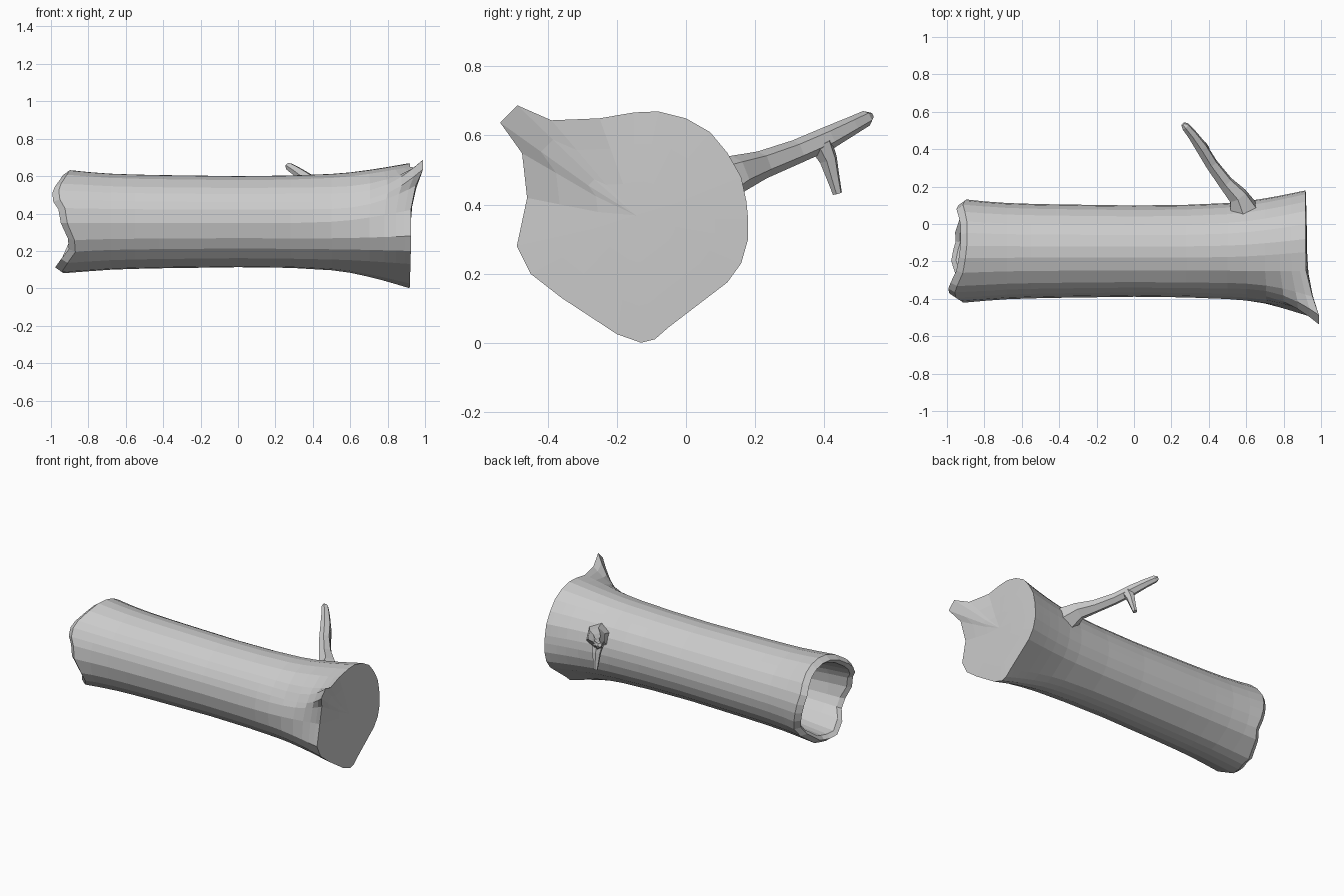
import bpy, bmesh, math
from mathutils import Vector

if "Cube" in bpy.data.objects:
    bpy.data.objects.remove(bpy.data.objects["Cube"])

CY, CZ = -0.145, 0.357          # log axis

bark = bpy.data.materials.new("plain grey wood")
bark.diffuse_color = (0.6, 0.6, 0.6, 1)
bark.use_nodes = True
bark.node_tree.nodes["Principled BSDF"].inputs["Base Color"].default_value = bark.diffuse_color


def lerp_table(table, t):
    """Piecewise linear lookup in a list of (key, value)."""
    if t <= table[0][0]:
        return table[0][1]
    for (a, va), (b, vb) in zip(table, table[1:]):
        if t <= b:
            return va + (vb - va) * (t - a) / (b - a)
    return table[-1][1]


def loft(bm, rings, cap_start=False, cap_end=False):
    """Skin closed rings of points, with optional caps."""
    vs = [[bm.verts.new(p) for p in r] for r in rings]
    n = len(vs[0])
    for a, b in zip(vs, vs[1:]):
        for i in range(n):
            j = (i + 1) % n
            bm.faces.new((a[i], a[j], b[j], b[i]))
    for ring, wanted in ((vs[0], cap_start), (vs[-1], cap_end)):
        if wanted:
            mid = sum((v.co for v in ring), Vector()) / n
            c = bm.verts.new(mid)
            for i in range(n):
                bm.faces.new((ring[i], ring[(i + 1) % n], c))


def finish(bm, name):
    bmesh.ops.recalc_face_normals(bm, faces=bm.faces)
    me = bpy.data.meshes.new(name)
    bm.to_mesh(me)
    bm.free()
    ob = bpy.data.objects.new(name, me)
    me.materials.append(bark)
    bpy.context.collection.objects.link(ob)
    return ob


# Outline of the flared root end, counter-clockwise (y, z)
outline = [(0.18, 0.36), (0.175, 0.41), (0.16, 0.48), (0.12, 0.55), (0.07, 0.61),
           (0.0, 0.65), (-0.08, 0.67), (-0.15, 0.667), (-0.25, 0.65), (-0.39, 0.645),
           (-0.49, 0.69), (-0.54, 0.64), (-0.475, 0.55), (-0.46, 0.42), (-0.49, 0.28),
           (-0.45, 0.2), (-0.36, 0.13), (-0.2, 0.025), (-0.13, 0.0), (-0.09, 0.01),
           (-0.05, 0.045), (0.12, 0.175), (0.16, 0.23), (0.18, 0.30)]
N = len(outline)
spike = {9: 0.5, 10: 1.0, 11: 1.0, 12: 0.4}      # columns of the pointed root stub
angles = []
for i, (y, z) in enumerate(outline):
    a = math.atan2(z - CZ, y - CY) % math.tau
    if i == N - 1 and a < 1:
        a += math.tau
    angles.append(0.5 * a + 0.5 * math.tau * i / N)

radius = [(-0.9, 0.277), (-0.8, 0.266), (-0.7, 0.258), (-0.5, 0.251), (0, 0.244),
          (0.4, 0.249), (0.92, 0.252)]
flare = [(0.3, 0), (0.5, 0.1), (0.6, 0.22), (0.7, 0.42), (0.8, 0.66), (0.87, 0.86), (0.92, 1)]
# Jagged rim of the hollow end: x by direction in degrees
rim = [(0, -0.93), (25, -0.95), (60, -0.925), (90, -0.93), (115, -0.95), (135, -0.985),
       (150, -1.0), (165, -0.96), (185, -0.945), (210, -0.89), (235, -0.95), (260, -0.98),
       (285, -0.95), (305, -0.965), (330, -0.90), (360, -0.93)]
rim_x = [lerp_table(rim, math.degrees(a)) for a in angles]


def circle_pt(x, i, r):
    return Vector((x, CY + r * math.cos(angles[i]), CZ + r * math.sin(angles[i])))


def body_pt(x, i):
    """Round trunk blending into the flared root outline."""
    p = circle_pt(x, i, lerp_table(radius, x))
    w = lerp_table(flare, x)
    s = spike.get(i, 0)
    w = w ** (1 + 1.8 * s)
    q = Vector((x + 0.065 * s * w, *outline[i]))
    q.x += 0.02 * max(0, -(q.y - CY)) * w
    return Vector((q.x, p.y + (q.y - p.y) * w, p.z + (q.z - p.z) * w))


# Log: hollow inside, jagged rim, trunk, flared root end and cut face
cols = range(N)
rings = [[circle_pt(-0.60, i, 0.19) for i in cols],
         [circle_pt(-0.80, i, 0.215) for i in cols],
         [circle_pt(rim_x[i] + 0.025, i, 0.228) for i in cols],
         [circle_pt(rim_x[i], i, 0.25) for i in cols],
         [circle_pt(rim_x[i] + 0.035, i, 0.276) for i in cols]]
for x in (-0.8, -0.68, -0.55, -0.42, -0.28, -0.14, 0, 0.14, 0.28, 0.4,
          0.5, 0.6, 0.7, 0.78, 0.84, 0.885, 0.918):
    rings.append([body_pt(x, i) for i in cols])
edge = rings[-1]
for k in (0.7, 0.35):                            # cut face rings
    rings.append([Vector((0.925 + (p.x - 0.925) * k * k,
                          CY + (p.y - CY) * k, CZ + (p.z - CZ) * k)) for p in edge])
bm = bmesh.new()
loft(bm, rings, True, True)
finish(bm, "hollow_log")


def tube(bm, path, sides=6):
    """Tapered limb along (x, y, z, radius) points."""
    pts = [Vector(p[:3]) for p in path]
    rings = []
    for k, p in enumerate(pts):
        d = (pts[min(k + 1, len(pts) - 1)] - pts[max(k - 1, 0)]).normalized()
        u = d.cross(Vector((1, 0.3, 0.1))).normalized()
        v = d.cross(u)
        rings.append([p + path[k][3] * (u * math.cos(t) + v * math.sin(t))
                      for t in (math.tau * s / sides for s in range(sides))])
    loft(bm, rings, True, True)


# Side branch with its short twig
bm = bmesh.new()
tube(bm, [(0.585, 0.075, 0.455, 0.085), (0.555, 0.15, 0.49, 0.055), (0.49, 0.22, 0.515, 0.041),
          (0.415, 0.32, 0.553, 0.035), (0.36, 0.41, 0.592, 0.034), (0.31, 0.48, 0.628, 0.027),
          (0.275, 0.522, 0.65, 0.023), (0.262, 0.534, 0.657, 0.012)])
finish(bm, "branch")
bm = bmesh.new()
tube(bm, [(0.375, 0.39, 0.575, 0.036), (0.37, 0.412, 0.53, 0.027),
          (0.365, 0.425, 0.48, 0.02), (0.36, 0.438, 0.432, 0.014)])
finish(bm, "twig")
